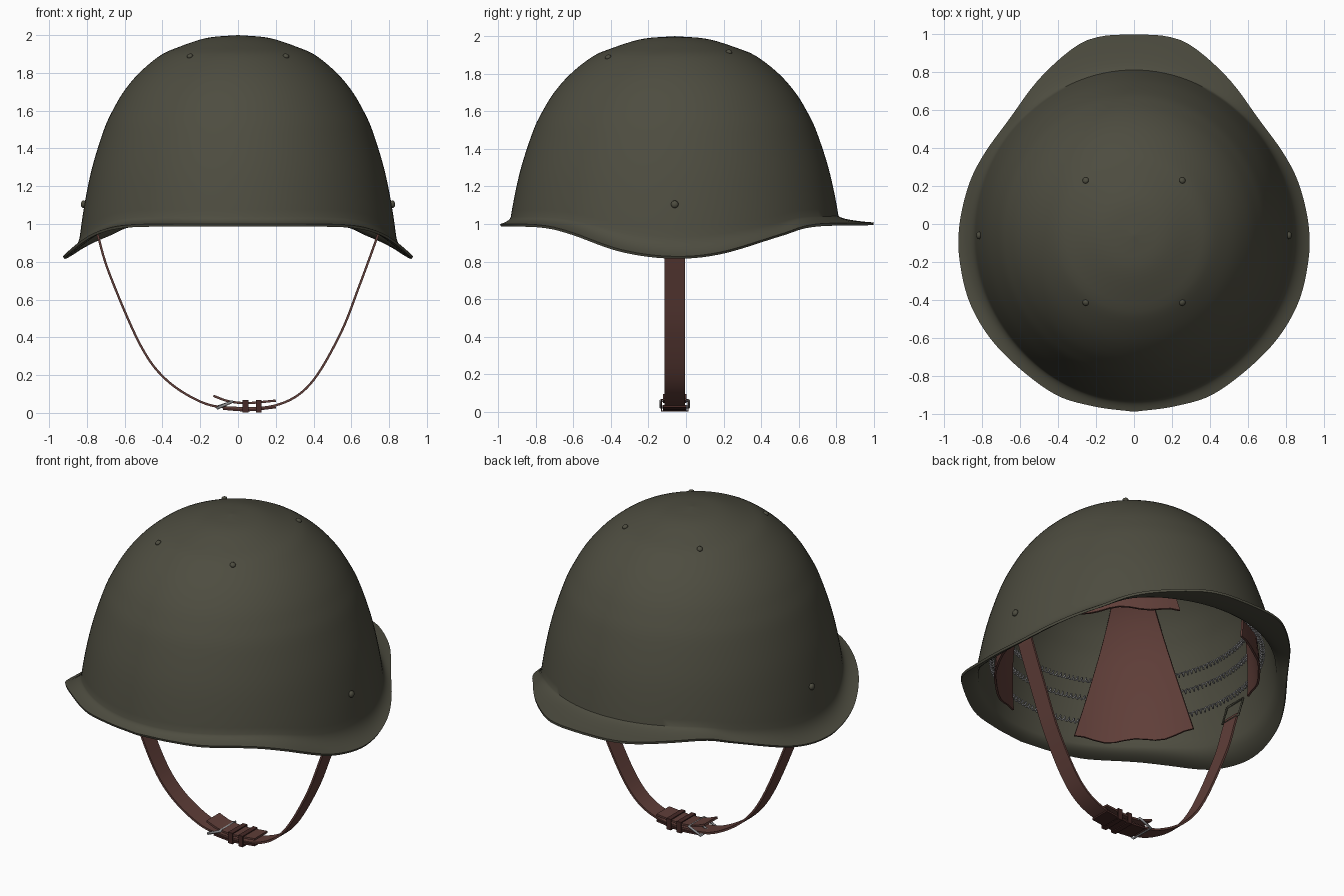
import bpy, bmesh, math
from mathutils import Vector

cube = bpy.data.objects.get("Cube")
if cube:
    bpy.data.objects.remove(cube)

CY = -0.06            # dome centre along y
RX, RY = 0.83, 0.88   # dome half widths
SHEET = 0.014


def material(name, color, metallic=0.0):
    m = bpy.data.materials.new(name)
    m.use_nodes = True
    m.diffuse_color = (*color, 1)
    node = m.node_tree.nodes["Principled BSDF"]
    node.inputs["Base Color"].default_value = (*color, 1)
    node.inputs["Roughness"].default_value = 0.6
    return m


OLIVE = material("olive paint", (0.075, 0.073, 0.051))
LEATHER = material("brown leather", (0.115, 0.048, 0.040))
DARK = material("dark leather", (0.060, 0.022, 0.019))
STEEL = material("grey steel", (0.27, 0.27, 0.28))


def spline(points, steps=8):
    """Smooth samples through a list of points."""
    p = [Vector(q) for q in points]
    p = [2 * p[0] - p[1]] + p + [2 * p[-1] - p[-2]]
    out = []
    for a, b, c, d in zip(p, p[1:], p[2:], p[3:]):
        for i in range(steps):
            t = i / steps
            out.append(0.5 * (2 * b + (c - a) * t + (2 * a - 5 * b + 4 * c - d) * t ** 2
                              + (3 * b - a - 3 * c + d) * t ** 3))
    return out + [p[-2]]


def lookup(table, x):
    """Linear interpolation in a table sorted by its first value."""
    if x <= table[0][0]:
        return table[0][1]
    for a, b in zip(table, table[1:]):
        if x <= b[0]:
            return a[1] + (b[1] - a[1]) * (x - a[0]) / max(b[0] - a[0], 1e-9)
    return table[-1][1]


def finish(ob, mat):
    ob.data.materials.append(mat)
    bpy.ops.object.select_all(action='DESELECT')
    ob.select_set(True)
    bpy.context.view_layer.objects.active = ob
    for mod in list(ob.modifiers):
        bpy.ops.object.modifier_apply(modifier=mod.name)
    bpy.ops.object.shade_smooth_by_angle(angle=math.radians(40))
    return ob


def sheet(name, rows, mat, thickness, closed=False, offset=-1):
    """Skin a grid of points and give it thickness."""
    bm = bmesh.new()
    grid = [[bm.verts.new(p) for p in row] for row in rows]
    for up, low in zip(grid, grid[1:]):
        n = len(up)
        for i in range(n if closed else n - 1):
            j = (i + 1) % n
            bm.faces.new((up[i], low[i], low[j], up[j]))
    bmesh.ops.remove_doubles(bm, verts=bm.verts, dist=1e-5)
    me = bpy.data.meshes.new(name)
    bm.to_mesh(me)
    bm.free()
    ob = bpy.data.objects.new(name, me)
    bpy.context.collection.objects.link(ob)
    mod = ob.modifiers.new("thickness", 'SOLIDIFY')
    mod.thickness, mod.offset = thickness, offset
    return finish(ob, mat)


def wire(name, points, radius, mat, cyclic=False, resolution=1):
    cu = bpy.data.curves.new(name, 'CURVE')
    cu.dimensions = '3D'
    cu.bevel_depth, cu.bevel_resolution = radius, resolution
    sp = cu.splines.new('POLY')
    sp.points.add(len(points) - 1)
    for q, p in zip(sp.points, points):
        q.co = (*p, 1)
    sp.use_cyclic_u = cyclic
    ob = bpy.data.objects.new(name, cu)
    bpy.context.collection.objects.link(ob)
    cu.materials.append(mat)
    return ob


def ribbon(name, path, width, mat, thickness=0.012):
    pts = spline(path)
    rows = [[(p.x, CY + s * width / 2, p.y) for s in (-1, 1)] for p in pts]
    return sheet(name, rows, mat, thickness, offset=0)


# Dome profile (fraction of half width, height), rim outline and rim height
PROFILE = spline([(0, 2), (0.2, 1.985), (0.4, 1.93), (0.5, 1.89), (0.63, 1.8), (0.73, 1.7),
                  (0.80, 1.6), (0.855, 1.5), (0.93, 1.3), (0.98, 1.1), (1.015, 0.9)])
WIDTH = sorted((p.y, p.x) for p in PROFILE)
OUTLINE = [(0, -0.99), (0.22, -0.96), (0.44, -0.885), (0.71, -0.66), (0.86, -0.43),
           (0.92, -0.19), (0.92, 0), (0.87, 0.21), (0.79, 0.37), (0.66, 0.55),
           (0.5, 0.765), (0.31, 0.935), (0.17, 0.99), (0, 1.0)]
REACH = sorted((math.atan2(max(p.x, 0), -(p.y - CY)), math.hypot(p.x, p.y - CY))
               for p in spline(OUTLINE))
RIM = spline([(-1, 1.0), (-0.78, 0.995), (-0.62, 0.96), (-0.35, 0.865), (-0.08, 0.828),
              (0.18, 0.85), (0.5, 0.945), (0.68, 0.998), (1, 1.008)])


def dome(angle, z, scale=1.0):
    """Point on the dome; angle 0 is the front."""
    f = lookup(WIDTH, z) * scale
    return Vector((f * RX * math.sin(angle), CY - f * RY * math.cos(angle), z))


# Shell with flared brim
SEGMENTS, DOME_ROWS, BRIM_ROWS = 128, 40, 8
columns = []
for k in range(SEGMENTS):
    a = 2 * math.pi * k / SEGMENTS
    fold = min(a, 2 * math.pi - a)
    # match the dome direction to the true polar angle
    polar = math.atan2(RX * math.sin(fold), RY * math.cos(fold))
    reach = lookup(REACH, polar)
    edge_y = CY - reach * math.cos(polar)
    edge_z = lookup(RIM, edge_y)
    gap = 0.037 + 0.38 * (1.0 - edge_z)
    base_z = edge_z + gap
    col = []
    for i in range(DOME_ROWS):
        t = i / DOME_ROWS * math.pi / 2
        col.append(dome(a, base_z + (2 - base_z) * math.cos(t)))
    base = dome(a, base_z)
    edge = Vector((math.copysign(reach * math.sin(polar), math.sin(a)), edge_y, edge_z))
    bend = base.lerp(edge, 0.15)
    bend.z = base_z - 0.65 * gap
    for i in range(BRIM_ROWS + 1):
        t = i / BRIM_ROWS
        col.append(base * (1 - t) ** 2 + bend * 2 * t * (1 - t) + edge * t * t)
    columns.append(col)
sheet("helmet_shell", list(zip(*columns)), OLIVE, SHEET, closed=True)


# Rivets on the crown and the sides
def rivet(name, loc, normal, radius):
    bpy.ops.mesh.primitive_uv_sphere_add(segments=16, ring_count=8, radius=radius, location=loc)
    ob = bpy.context.object
    ob.name = name
    ob.scale = (1, 1, 0.7)
    ob.rotation_euler = Vector(normal).to_track_quat('Z', 'Y').to_euler()
    finish(ob, OLIVE)


for side, label in ((1, "left"), (-1, "right")):
    for y, place in ((-0.415, "front"), (0.23, "back")):
        f = math.hypot(0.255 / RX, (y - CY) / RY)
        z = lookup([(p.x, p.y) for p in PROFILE], f)
        rivet(f"crown_rivet_{place}_{label}", (side * 0.255, y, z + 0.003),
              (side * 0.35, y - CY, 0.9), 0.017)
    rivet(f"side_rivet_{label}", (side * 0.818, CY, 1.105), (side, 0, 0.1), 0.02)
    # Strap hanger inside the shell
    wire(f"strap_hanger_{label}",
         [(side * x, CY + y, z) for x, y, z in
          ((0.755, -0.07, 1.0), (0.755, 0.07, 1.0), (0.79, 0.07, 1.12), (0.79, -0.07, 1.12))],
         0.006, OLIVE, True)

# Liner tongues, one under each crown rivet
for number in range(4):
    mid = math.pi / 4 + number * math.pi / 2
    rows = []
    for i in range(15):
        t = i / 14
        z = 1.86 - 0.85 * t ** 1.3
        scale = 0.95 - 0.07 * t
        half = 0.09 + 0.26 * (1.86 - z) / 0.85
        r = lookup(WIDTH, z) * scale * 0.85
        row = []
        for j in range(13):
            u = j / 6 - 1
            wave = 0.012 * math.cos(u * 7) * t ** 4
            row.append(dome(mid + u * half / r, z + wave, scale))
        rows.append(row)
    sheet(f"liner_tongue_{number + 1}", rows, LEATHER, 0.012)

# Coiled springs linking the tongues
TURNS, STEPS = 170, 7
for number, z in enumerate((1.13, 1.27, 1.37)):
    coil = []
    for i in range(TURNS * STEPS):
        a = 2 * math.pi * i / (TURNS * STEPS)
        turn = 2 * math.pi * i / STEPS
        p = dome(a, z, 0.915 + 0.014 * math.cos(turn))
        p.z += 0.012 * math.sin(turn)
        coil.append(p)
    wire(f"liner_spring_{number + 1}", coil, 0.005, STEEL, True, 0)

# Chin strap and its free end
ribbon("chin_strap", [(-0.765, 1.02), (-0.742, 0.94), (-0.68, 0.735), (-0.52, 0.365),
                      (-0.385, 0.18), (-0.2, 0.06), (-0.04, 0.028), (0.2, 0.04), (0.38, 0.15),
                      (0.54, 0.415), (0.645, 0.68), (0.74, 0.94), (0.765, 1.02)], 0.11, LEATHER)
ribbon("strap_tail", [(-0.13, 0.09), (-0.05, 0.062), (0.05, 0.052), (0.2, 0.065)],
       0.125, LEATHER)
ribbon("buckle_backing", [(-0.08, 0.022), (0.05, 0.014), (0.2, 0.03)], 0.125, DARK)

# Keeper loops
for number, x in enumerate((0.04, 0.11)):
    w = 0.07
    rows = [[(x + d, CY + y, z) for d in (-0.015, 0.015)] for y, z in
            ((-w, 0.004), (w, 0.004), (w, 0.066), (-w, 0.066), (-w, 0.004))]
    sheet(f"keeper_loop_{number + 1}", rows, DARK, 0.008, offset=0)

# Buckle frame and prong
frame = [(-0.11, -0.075, 0.025), (-0.11, 0.075, 0.025), (-0.03, 0.075, 0.06), (-0.03, -0.075, 0.06)]
wire("buckle_frame", [(x, CY + y, z) for x, y, z in frame], 0.008, STEEL, True)
wire("buckle_prong", [(-0.03, CY, 0.06), (-0.12, CY, 0.03)], 0.006, STEEL)
